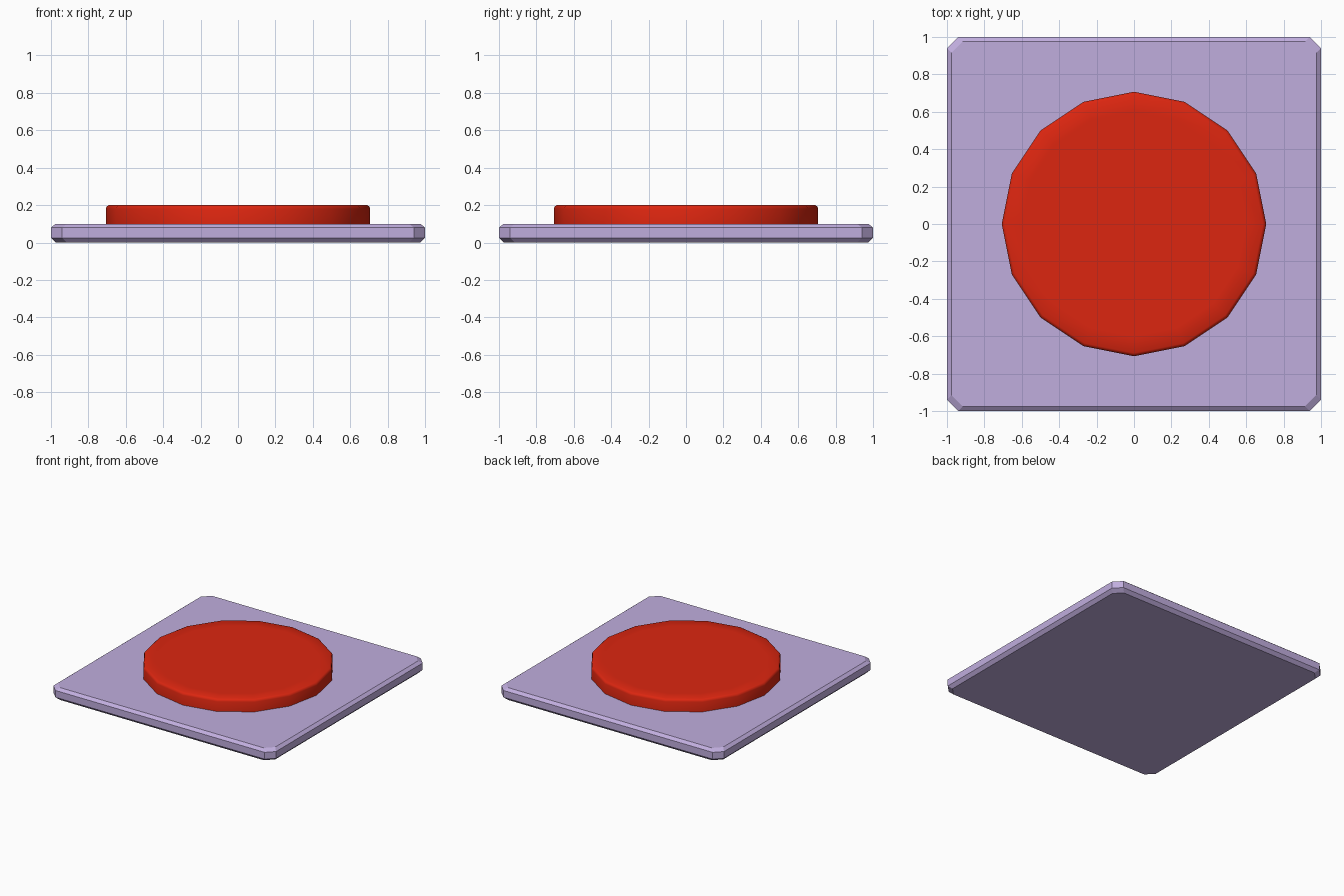
import bpy, math

if "Cube" in bpy.data.objects:
    bpy.data.objects.remove(bpy.data.objects["Cube"])


def material(name, rgb):
    m = bpy.data.materials.new(name)
    m.diffuse_color = (*rgb, 1)
    m.use_nodes = True
    m.node_tree.nodes["Principled BSDF"].inputs["Base Color"].default_value = m.diffuse_color
    return m


def loft(name, rings, mat):
    """Closed solid through stacked rings of equal point count."""
    n = len(rings[0])
    verts = [p for r in rings for p in r]
    faces = [tuple(range(n))[::-1]]
    for k in range(len(rings) - 1):
        for i in range(n):
            j = (i + 1) % n
            faces.append((k * n + i, k * n + j, (k + 1) * n + j, (k + 1) * n + i))
    faces.append(tuple(range((len(rings) - 1) * n, len(rings) * n)))
    me = bpy.data.meshes.new(name)
    me.from_pydata(verts, [], faces)
    me.materials.append(mat)
    ob = bpy.data.objects.new(name, me)
    bpy.context.collection.objects.link(ob)
    return ob


def cut_square(h, c, z):
    """Square of half size h with corners cut by c."""
    a = h - c
    return [(x, y, z) for x, y in ((h, -a), (h, a), (a, h), (-a, h),
                                   (-h, a), (-h, -a), (-a, -h), (a, -h))]


def circle(r, z, n=16):
    return [(r * math.cos(math.tau * i / n), r * math.sin(math.tau * i / n), z)
            for i in range(n)]


# Base plate with bevelled rim and cut corners
loft("base_plate", [cut_square(h, 0.06, z) for h, z in
                    ((0.975, 0), (1, 0.025), (1, 0.08), (0.975, 0.1))],
     material("lilac", (0.53, 0.42, 0.73)))

# Raised round button with softened top edge
button = loft("round_button", [circle(r, z) for r, z in
                               ((0.707, 0.09), (0.707, 0.18), (0.702, 0.193),
                                (0.69, 0.2), (0.6, 0.2))],
              material("red", (0.72, 0.019, 0.005)))
bpy.context.view_layer.objects.active = button
button.select_set(True)
bpy.ops.object.shade_smooth_by_angle(angle=math.radians(60))
